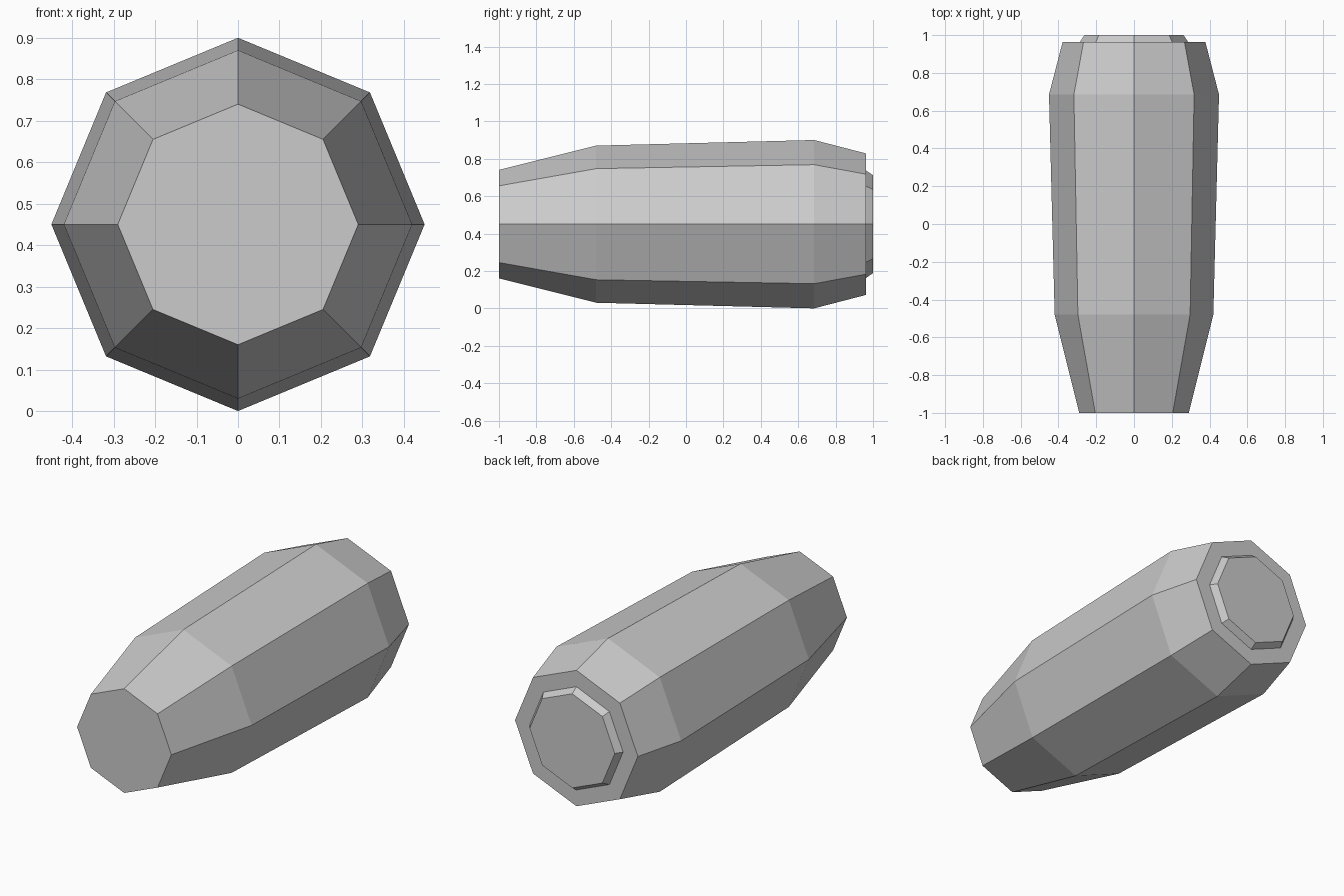
import bpy, bmesh, math

if "Cube" in bpy.data.objects:
    bpy.data.objects.remove(bpy.data.objects["Cube"])

SIDES = 8
CENTRE_Z = 0.45

grey = bpy.data.materials.new("plain grey")
grey.diffuse_color = (0.6, 0.6, 0.6, 1)
grey.use_nodes = True
grey.node_tree.nodes["Principled BSDF"].inputs["Base Color"].default_value = grey.diffuse_color


def lathe_along_y(name, rings):
    """Closed octagonal solid from (y, radius) rings, corner pointing up."""
    bm = bmesh.new()
    loops = []
    for y, r in rings:
        loop = []
        for i in range(SIDES):
            a = 2 * math.pi * i / SIDES
            loop.append(bm.verts.new((r * math.sin(a), y, CENTRE_Z + r * math.cos(a))))
        loops.append(loop)
    for a, b in zip(loops, loops[1:]):
        for i in range(SIDES):
            j = (i + 1) % SIDES
            bm.faces.new((a[i], a[j], b[j], b[i]))
    bm.faces.new(loops[0])
    bm.faces.new(loops[-1])
    bmesh.ops.recalc_face_normals(bm, faces=bm.faces)
    mesh = bpy.data.meshes.new(name)
    bm.to_mesh(mesh)
    bm.free()
    mesh.materials.append(grey)
    obj = bpy.data.objects.new(name, mesh)
    bpy.context.collection.objects.link(obj)
    return obj


# Tapered barrel-shaped body
lathe_along_y("body", [(-1.0, 0.29), (-0.48, 0.42), (0.685, 0.45), (0.963, 0.378)])

# Bevelled plug on the back end
lathe_along_y("back_plug", [(0.95, 0.287), (0.963, 0.287), (1.0, 0.262)])
